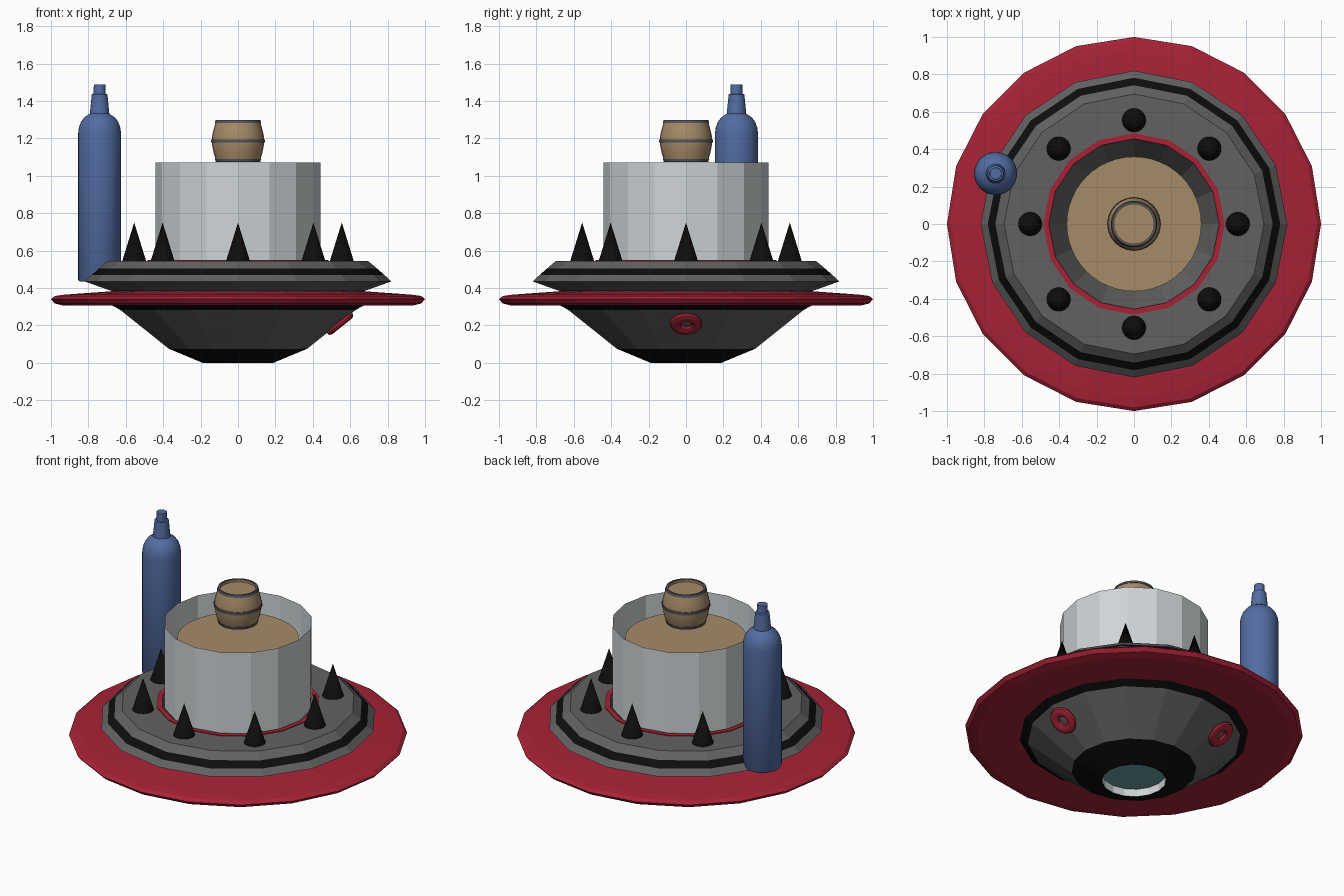
import bpy, bmesh, math
from mathutils import Matrix, Vector

if "Cube" in bpy.data.objects:
    bpy.data.objects.remove(bpy.data.objects["Cube"])


def material(name, r, g, b):
    m = bpy.data.materials.new(name)
    m.diffuse_color = (r, g, b, 1)
    m.use_nodes = True
    m.node_tree.nodes["Principled BSDF"].inputs["Base Color"].default_value = m.diffuse_color
    return m


GREY = material("hull grey", 0.12, 0.12, 0.12)
BLACK = material("black", 0.004, 0.004, 0.004)
RED = material("red", 0.39, 0.016, 0.037)
WHITE = material("pale grey", 0.62, 0.66, 0.68)
TAN = material("tan", 0.38, 0.26, 0.14)
HOOP = material("iron", 0.085, 0.09, 0.10)
BLUE = material("blue", 0.085, 0.15, 0.36)
TEAL = material("teal", 0.15, 0.35, 0.38)


def lathe(name, profile, sides, mats, bands=None, at=(0, 0, 0), smooth=False, closed=False):
    """Spin (radius, height) points; bands gives a material slot per profile segment."""
    bm = bmesh.new()
    rings = []
    for r, z in profile:
        if r == 0:
            rings.append([bm.verts.new((0, 0, z))] * sides)
        else:
            rings.append([bm.verts.new((r * math.cos(2 * math.pi * i / sides),
                                        r * math.sin(2 * math.pi * i / sides), z))
                          for i in range(sides)])
    if closed:
        rings.append(rings[0])
    for k in range(len(rings) - 1):
        a, b = rings[k], rings[k + 1]
        for i in range(sides):
            j = (i + 1) % sides
            corners = list(dict.fromkeys((a[i], a[j], b[j], b[i])))
            f = bm.faces.new(corners)
            f.material_index = bands[k] if bands else 0
            f.smooth = smooth
    me = bpy.data.meshes.new(name)
    bm.to_mesh(me)
    bm.free()
    for m in mats:
        me.materials.append(m)
    if smooth:
        me.set_sharp_from_angle(angle=math.radians(35))
    ob = bpy.data.objects.new(name, me)
    ob.location = at
    bpy.context.collection.objects.link(ob)
    return ob


# Saucer hull: outside from the bottom opening up, then down the inner bowl
hull = [(0.19, 0.05), (0.19, 0), (0.37, 0.075), (0.63, 0.283), (0.68, 0.31), (0.68, 0.385),
        (0.82, 0.435), (0.782, 0.47), (0.742, 0.505), (0.695, 0.545), (0.485, 0.545),
        (0.46, 0.545), (0.35, 0.35), (0.19, 0.06)]
lathe("saucer_hull", hull, 16, [GREY, BLACK, WHITE],
      [2, 1, 0, 1, 0, 0, 0, 1, 0, 0, 0, 0, 0])
lathe("bottom_lens", [(0.19, 0.05), (0, 0.05)], 16, [TEAL])

# Wide flat rim around the hull
lathe("outer_rim", [(0.62, 0.31), (0.93, 0.305), (0.98, 0.317), (1.0, 0.34), (0.98, 0.357),
                    (0.93, 0.364), (0.64, 0.385)], 20, [RED], closed=True)

# Red trim around the well in the deck
lathe("deck_trim", [(0.455, 0.54), (0.485, 0.54), (0.485, 0.55), (0.455, 0.55)], 16, [RED],
      closed=True)

# Open pale tube with a tan floor inside
lathe("tube_wall", [(0.44, 0.54), (0.44, 1.07)], 16, [WHITE])
lathe("tube_floor", [(0.36, 0.965), (0, 0.965)], 48, [TAN])

# Ring of spikes on the deck
for n in range(8):
    a = n * math.pi / 4
    r = 0.57 if n % 2 else 0.555
    lathe("spike_%d" % (n + 1), [(0, 0.54), (0.065, 0.54), (0.0, 0.75)], 32, [BLACK],
          at=(r * math.cos(a), r * math.sin(a), 0), smooth=True)

# Barrel with a recessed lid
lathe("barrel", [(0, 1.085), (0.108, 1.085), (0.108, 1.075), (0.116, 1.075), (0.130, 1.12),
                 (0.139, 1.165), (0.14, 1.187), (0.139, 1.21), (0.130, 1.25), (0.117, 1.295),
                 (0.106, 1.295), (0.106, 1.28), (0, 1.28)], 24, [TAN], smooth=True)
for name, r0, z0, r1, z1 in (("low", 0.119, 1.073, 0.123, 1.09),
                             ("middle", 0.144, 1.177, 0.144, 1.195),
                             ("top", 0.124, 1.282, 0.119, 1.298)):
    lathe("barrel_hoop_" + name, [(r0 - 0.01, z0), (r0, z0), (r1, z1), (r1 - 0.01, z1)], 24,
          [HOOP], smooth=True, closed=True)

# Tall gas bottle
lathe("bottle", [(0, 0.435), (0.108, 0.435), (0.115, 0.445), (0.115, 1.225), (0.111, 1.257),
                 (0.100, 1.287), (0.082, 1.312), (0.055, 1.33), (0.052, 1.332), (0.042, 1.435),
                 (0.032, 1.438), (0.031, 1.487), (0, 1.487)], 32, [BLUE],
      at=(-0.74, 0.27, 0), smooth=True)

# Two portholes on the sloping underside
slope = math.atan2(0.208, 0.26)
for n, deg in enumerate((0, 120)):
    circle = [(0.057 + 0.03 * math.cos(t * math.pi / 5), 0.018 * math.sin(t * math.pi / 5))
              for t in range(10)]
    ring = lathe("porthole_%d" % (n + 1), circle, 24, [RED], smooth=True, closed=True)
    ring.matrix_world = (Matrix.Rotation(math.radians(deg), 4, 'Z')
                         @ Matrix.Translation(Vector((0.546, 0, 0.208)))
                         @ Matrix.Rotation(-slope, 4, 'Y'))

# Make normals point outward
for ob in bpy.context.collection.objects:
    bm = bmesh.new()
    bm.from_mesh(ob.data)
    bmesh.ops.recalc_face_normals(bm, faces=bm.faces)
    bm.to_mesh(ob.data)
    bm.free()
